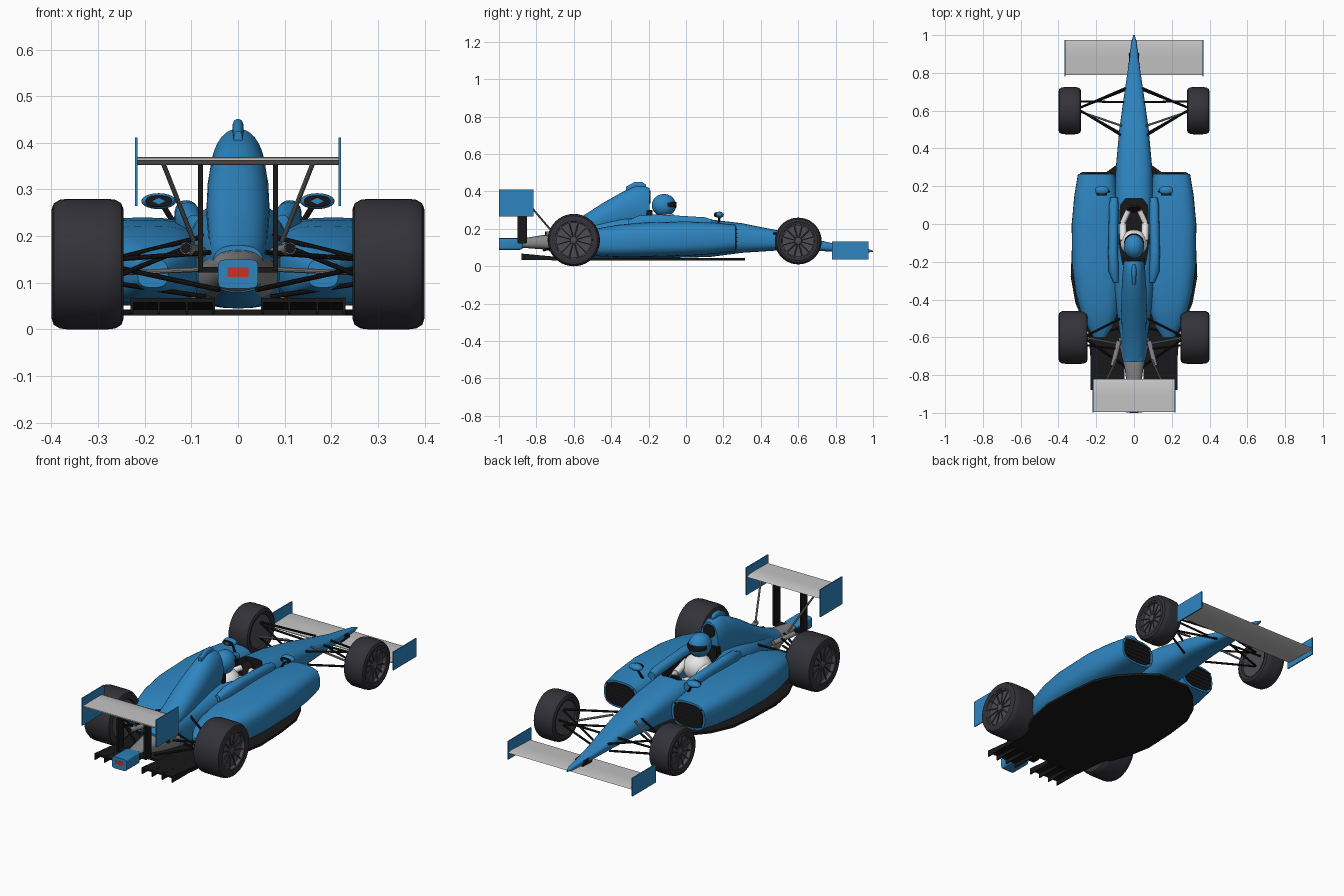
import bpy, bmesh, math
from mathutils import Vector

if "Cube" in bpy.data.objects:
    bpy.data.objects.remove(bpy.data.objects["Cube"])


def material(name, r, g, b):
    m = bpy.data.materials.new(name)
    m.diffuse_color = (r, g, b, 1)
    m.use_nodes = True
    m.node_tree.nodes["Principled BSDF"].inputs["Base Color"].default_value = m.diffuse_color
    return m


BLUE = material("blue paint", 0.027, 0.235, 0.53)
TYRE = material("rubber", 0.033, 0.032, 0.040)
BLACK = material("black", 0.009, 0.009, 0.010)
SILVER = material("wing grey", 0.55, 0.55, 0.55)
GREY = material("metal grey", 0.24, 0.24, 0.24)
SPOKE = material("spoke grey", 0.075, 0.075, 0.085)
WHITE = material("white suit", 0.8, 0.8, 0.8)
RED = material("red lamp", 0.6, 0.03, 0.02)


def finish(name, bm, mat, mirror=False):
    bmesh.ops.recalc_face_normals(bm, faces=bm.faces[:])
    me = bpy.data.meshes.new(name)
    bm.to_mesh(me)
    bm.free()
    me.materials.append(mat)
    ob = bpy.data.objects.new(name, me)
    bpy.context.collection.objects.link(ob)
    if mirror:
        ob.modifiers.new("Mirror", 'MIRROR').use_mirror_merge = False
    return ob


def skin(name, rings, mat, mirror=False, cap=True):
    """Join a row of closed point rings into a surface."""
    bm = bmesh.new()
    vs = [[bm.verts.new(p) for p in r] for r in rings]
    n = len(rings[0])
    for a, b in zip(vs, vs[1:]):
        for i in range(n):
            bm.faces.new((a[i], a[(i + 1) % n], b[(i + 1) % n], b[i]))
    if cap:
        bm.faces.new(vs[0])
        bm.faces.new(vs[-1])
    return finish(name, bm, mat, mirror)


def loft(name, sections, mat, power=2.5, mirror=False, n=32):
    """Superellipse sections along y: (y, x_min, x_max, z_min, z_max)."""
    rings = []
    for y, x0, x1, z0, z1 in sections:
        ring = []
        for i in range(n):
            a = 2 * math.pi * i / n
            c, s = math.cos(a), math.sin(a)
            ring.append(((x0 + x1) / 2 + (x1 - x0) / 2 * math.copysign(abs(c) ** (2 / power), c), y,
                         (z0 + z1) / 2 + (z1 - z0) / 2 * math.copysign(abs(s) ** (2 / power), s)))
        rings.append(ring)
    return skin(name, rings, mat, mirror)


def centred(sections):
    return [(y, -w, w, z0, z1) for y, w, z0, z1 in sections]


def lathe(name, profile, y, z, mat, n=40):
    """Spin (x, radius) points around an axle along x."""
    rings = [[(x, y + r * math.cos(2 * math.pi * i / n), z + r * math.sin(2 * math.pi * i / n))
              for i in range(n)] for x, r in profile]
    return skin(name, rings, mat, True)


def prism(name, pts, axis, lo, hi, mat, mirror=False):
    """Extrude a 2D outline: axis 0 takes (y, z) points, axis 2 takes (x, y)."""
    def at(d):
        return [(d, p[0], p[1]) if axis == 0 else (p[0], p[1], d) for p in pts]
    return skin(name, [at(lo), at(hi)], mat, mirror)


def box(name, x0, x1, y0, y1, z0, z1, mat, mirror=False):
    return prism(name, [(y0, z0), (y1, z0), (y1, z1), (y0, z1)], 0, x0, x1, mat, mirror)


def rod(name, a, b, r, mat, mirror=True, n=10):
    a, b = Vector(a), Vector(b)
    q = (b - a).to_track_quat('Z', 'Y')
    circle = [q @ Vector((r * math.cos(2 * math.pi * i / n), r * math.sin(2 * math.pi * i / n), 0))
              for i in range(n)]
    return skin(name, [[a + c for c in circle], [b + c for c in circle]], mat, mirror)


def ball(name, centre, size, mat, mirror=False):
    bm = bmesh.new()
    bmesh.ops.create_uvsphere(bm, u_segments=28, v_segments=18, radius=1)
    for v in bm.verts:
        v.co = Vector(centre) + Vector([c * s for c, s in zip(v.co, size)])
    return finish(name, bm, mat, mirror)


# Main body with the cockpit cut out
body = loft("body", centred([
    (1.0, .004, .077, .084), (.97, .012, .073, .094), (.9, .021, .073, .106), (.8, .035, .078, .12),
    (.7, .05, .082, .142), (.5, .078, .085, .19), (.3, .096, .072, .23), (.13, .104, .05, .25),
    (-.05, .11, .045, .262), (-.2, .112, .045, .27), (-.35, .106, .045, .258),
    (-.55, .08, .045, .225), (-.73, .055, .08, .18)]), BLUE, 2.8, n=40)
body.data.materials.append(BLACK)
half = [(.045, .135), (.072, .1), (.08, -.1), (.06, -.215)]
cutter = prism("cockpit_cutter", half + [(-x, y) for x, y in reversed(half)], 2, .12, .4, BLUE)
cutter.data.materials.append(BLACK)
for p in cutter.data.polygons:
    p.material_index = 1
cut = body.modifiers.new("Cockpit", 'BOOLEAN')
cut.operation, cut.object, cut.solver = 'DIFFERENCE', cutter, 'EXACT'
bpy.context.view_layer.objects.active = body
bpy.ops.object.modifier_apply(modifier="Cockpit")
bpy.data.objects.remove(cutter)

# Engine cover, intake, roll hoop and cockpit side rails
loft("engine_cover", centred([
    (-.195, .052, .2, .418), (-.22, .058, .2, .428), (-.27, .061, .2, .43), (-.35, .066, .19, .392),
    (-.45, .068, .17, .335), (-.55, .064, .14, .27), (-.65, .06, .11, .215), (-.73, .052, .1, .18)]), BLUE, 2.2)
loft("air_intake", centred([(-.2, .034, .335, .405), (-.191, .034, .335, .405)]), BLACK, 2.2)
loft("roll_hoop", centred([(-.215, .008, .41, .437), (-.235, .012, .41, .45), (-.275, .012, .41, .451),
                           (-.32, .009, .39, .425)]), BLUE)
loft("cockpit_rail", [(.14, .085, .125, .2, .25), (.1, .082, .132, .2, .262), (-.15, .085, .137, .2, .277),
                      (-.25, .08, .135, .2, .272), (-.31, .08, .11, .2, .245)], BLUE, 2.5, True, 20)

# Side pods with louvred inlets
loft("side_pod", [(.265, .1, .297, .08, .222), (.15, .09, .316, .066, .234), (0, .08, .33, .055, .24),
                  (-.22, .07, .328, .05, .235), (-.36, .075, .31, .05, .222), (-.46, .085, .285, .053, .205),
                  (-.54, .11, .25, .065, .18), (-.6, .15, .215, .09, .15)], BLUE, 3, True)
loft("pod_inlet", [(.26, .115, .286, .09, .212), (.269, .115, .286, .09, .212)], BLACK, 3, True)
for i in range(5):
    z = .107 + .022 * i
    box("inlet_slat", .122, .279, .266, .275, z, z + .005, TYRE, True)

# Floor, diffuser and its fins
edge = [(.09, .315), (.18, .25), (.26, .16), (.31, .05), (.328, -.1), (.335, -.28), (.31, -.42),
        (.24, -.58), (.23, -.72)]
prism("floor", edge + [(-x, y) for x, y in reversed(edge)], 2, .03, .043, BLACK)
prism("diffuser", [(-.6, .034), (-.88, .058), (-.88, .067), (-.6, .043)], 0, .05, .23, BLACK, True)
for x in (.052, .11, .17, .227):
    prism("diffuser_fin", [(-.6, .032), (-.88, .034), (-.88, .068), (-.6, .042)], 0, x - .003, x + .003, BLACK, True)

# Gearbox, tail crash box, lamp and exhausts
loft("gearbox", centred([(-.6, .085, .06, .165), (-.7, .065, .075, .172), (-.76, .05, .09, .168),
                         (-.89, .033, .1, .146)]), GREY, 2.5)
loft("tail_box", centred([(-.875, .035, .092, .146), (-.89, .043, .088, .15), (-.999, .043, .088, .15)]), BLUE, 6)
box("tail_lamp", -.023, .023, -1.0, -.996, .112, .133, RED)
rod("exhaust", (.08, -.62, .165), (.112, -.75, .174), .013, GREY, n=16)
rod("exhaust_mouth", (.111, -.747, .174), (.1125, -.752, .174), .011, BLACK, n=16)

# Wings
prism("front_wing", [(.975, .07), (.95, .077), (.88, .074), (.79, .07), (.79, .066), (.88, .062), (.96, .063)],
      0, -.365, .365, SILVER)
box("front_endplate", .363, .369, .78, .975, .035, .132, BLUE, True)
prism("front_wing_pylon", [(.83, .068), (.91, .068), (.89, .1), (.83, .105)], 0, .019, .027, BLACK, True)
prism("rear_wing", [(-.82, .36), (-.84, .369), (-.9, .37), (-.995, .368), (-.995, .362), (-.9, .354), (-.84, .352)],
      0, -.217, .217, SILVER)
box("rear_endplate", .215, .221, -.999, -.815, .265, .411, BLUE, True)
box("rear_wing_pillar", .075, .086, -.9, -.85, .125, .357, BLACK, True)
box("pillar_foot", .02, .086, -.895, -.855, .122, .134, BLACK, True)
rod("rear_wing_stay", (.16, -.86, .355), (.095, -.72, .19), .005, GREY)

# Wheels: y, axle height, inner x, outer x, tyre radius
for tag, y, z, x0, x1, r in (("rear", -.6, .14, .245, .4, .14), ("front", .6, .135, .28, .4, .125)):
    q = r * .68
    lathe(tag + "_tyre", [(x0 + .02, q), (x0 + .004, q + .004), (x0, r * .83), (x0 + .005, r * .93),
                          (x0 + .018, r * .985), (x0 + .035, r), (x1 - .035, r), (x1 - .018, r * .985),
                          (x1 - .005, r * .93), (x1, r * .83), (x1 - .004, q + .004), (x1 - .03, q)], y, z, TYRE)
    lathe(tag + "_wheel_back", [(x0 + .012, q), (x0 + .022, q * .9), (x0 + .022, .01)], y, z, SPOKE)
    lathe(tag + "_wheel_dish", [(x1 - .028, q + .002), (x1 - .028, .01)], y, z, BLACK)
    lathe(tag + "_rim", [(x1 - .025, q + .003), (x1 - .005, q + .003), (x1 - .005, q - .003), (x1 - .025, q - .003)],
          y, z, SPOKE)
    lathe(tag + "_hub", [(x1 - .03, .02), (x1 - .012, .018), (x1 - .008, .008)], y, z, SPOKE)
    for i in range(12):
        a = math.tau * (i + .5) / 12
        rod(tag + "_spoke", (x1 - .018, y + .015 * math.cos(a), z + .015 * math.sin(a)),
            (x1 - .012, y + q * math.cos(a), z + q * math.sin(a)), .0032, SPOKE, n=6)

# Suspension links, wheel end first
for a, b, m in (((.3, .61, .18), (.045, .72, .13), BLACK), ((.3, .61, .18), (.07, .47, .175), BLACK),
                ((.3, .61, .1), (.045, .71, .09), BLACK), ((.3, .61, .1), (.07, .48, .1), BLACK),
                ((.3, .65, .14), (.05, .645, .135), BLACK), ((.3, .6, .105), (.065, .52, .18), GREY),
                ((.27, -.6, .15), (.06, -.74, .165), BLACK), ((.27, -.6, .15), (.07, -.5, .2), BLACK),
                ((.27, -.6, .135), (.04, -.76, .085), BLACK), ((.27, -.6, .1), (.07, -.55, .07), BLACK),
                ((.27, -.6, .12), (.05, -.64, .13), GREY), ((.27, -.64, .11), (.1, -.66, .18), BLACK)):
    rod("suspension_link", a, b, .0055, m)

# Mirrors
ball("mirror_shell", (.17, .178, .275), (.037, .024, .017), BLUE, True)
loft("mirror_glass", [(.152, .142, .198, .263, .287), (.162, .142, .198, .263, .287)], BLACK, 2.5, True)
loft("mirror_badge", [(.15, .156, .184, .268, .282), (.153, .156, .184, .268, .282)], BLUE, 1, True)
rod("mirror_stalk", (.16, .18, .265), (.13, .17, .215), .006, BLACK)

# Driver, headrest and steering wheel
ball("helmet", (0, -.118, .326), (.054, .065, .06), BLUE)
loft("visor", centred([(-.1, .0545, .314, .345), (-.075, .047, .314, .345), (-.058, .03, .314, .345),
                       (-.05, .012, .316, .342)]), BLACK, 4)
ball("torso", (0, -.1, .215), (.073, .07, .07), WHITE)
rod("upper_arm", (.056, -.09, .235), (.06, .0, .205), .019, WHITE, n=14)
rod("forearm", (.06, .005, .205), (.03, .07, .215), .015, WHITE, n=14)
rod("steering_wheel", (0, .075, .215), (0, .085, .21), .035, BLACK, False, 20)
box("headrest", -.055, .055, -.215, -.18, .14, .3, BLACK)

# Smooth the curved parts and keep hard edges crisp
bpy.ops.object.select_all(action='SELECT')
bpy.ops.object.shade_smooth_by_angle(angle=math.radians(35))
